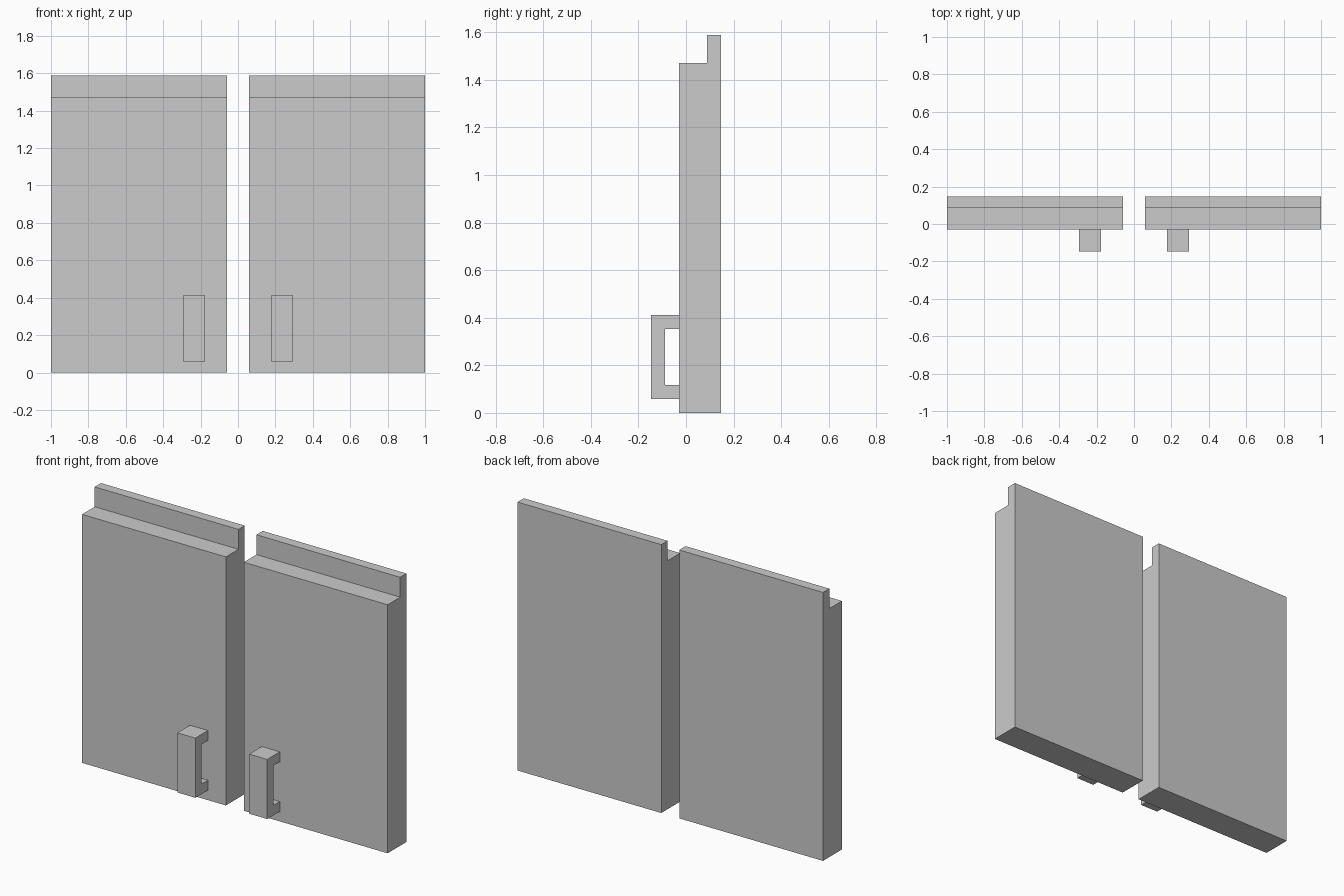
import bpy, bmesh

if "Cube" in bpy.data.objects:
    bpy.data.objects.remove(bpy.data.objects["Cube"])

U = 1 / 17  # design grid unit


def extrude_profile(name, profile, x0, x1):
    """Extrude a closed (y, z) profile along x, all values in grid units."""
    bm = bmesh.new()
    face = bm.faces.new([bm.verts.new((x0 * U, y * U, z * U)) for y, z in profile])
    ext = bmesh.ops.extrude_face_region(bm, geom=[face])
    verts = [v for v in ext["geom"] if isinstance(v, bmesh.types.BMVert)]
    bmesh.ops.translate(bm, verts=verts, vec=((x1 - x0) * U, 0, 0))
    bmesh.ops.recalc_face_normals(bm, faces=bm.faces)
    mesh = bpy.data.meshes.new(name)
    bm.to_mesh(mesh)
    bm.free()
    obj = bpy.data.objects.new(name, mesh)
    bpy.context.collection.objects.link(obj)
    return obj


# Door panel with a thin lip along the top rear edge
door = [(-0.5, 0), (2.5, 0), (2.5, 27), (1.5, 27), (1.5, 25), (-0.5, 25)]

# C-shaped pull handle, open towards the door
handle = [(-0.5, 1), (-0.5, 2), (-1.5, 2), (-1.5, 6),
          (-0.5, 6), (-0.5, 7), (-2.5, 7), (-2.5, 1)]

# Matching left and right doors, handles near the centre gap
for side, s in (("left", -1), ("right", 1)):
    panel = extrude_profile(f"{side}_door", door, s * 1, s * 17)
    grip = extrude_profile(f"{side}_handle", handle, s * 3, s * 5)
    grip.parent = panel
